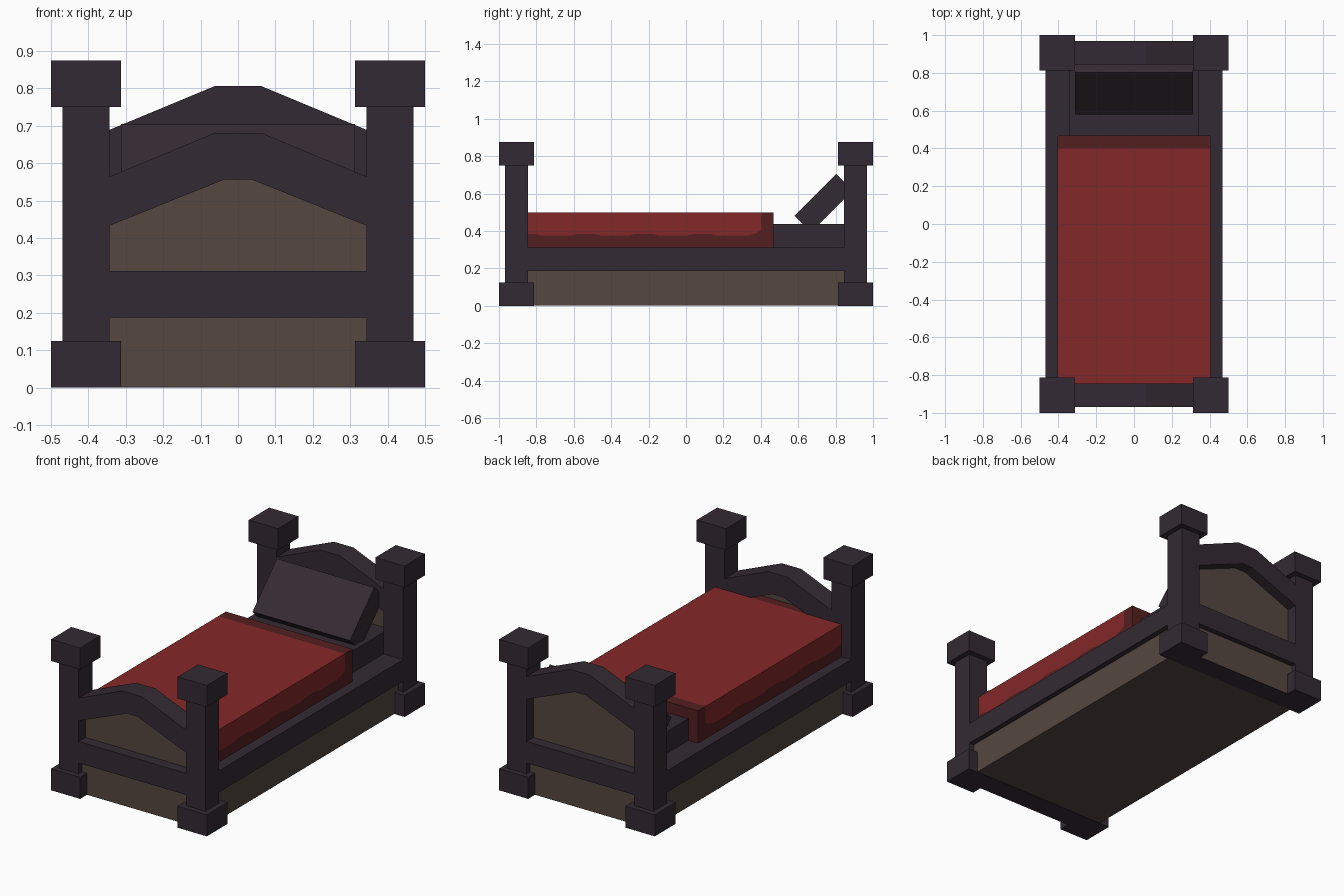
import bpy, bmesh, math

cube = bpy.data.objects.get("Cube")
if cube:
    bpy.data.objects.remove(cube, do_unlink=True)


def make_material(name, hex_code):
    def lin(c):
        c /= 255
        return c / 12.92 if c <= 0.04045 else ((c + 0.055) / 1.055) ** 2.4
    col = [lin(int(hex_code[i:i + 2], 16)) for i in (0, 2, 4)] + [1.0]
    m = bpy.data.materials.new(name)
    m.use_nodes = True
    m.diffuse_color = col
    bsdf = next(n for n in m.node_tree.nodes if n.type == 'BSDF_PRINCIPLED')
    bsdf.inputs["Base Color"].default_value = col
    return m


wood = make_material("dark wood", "342A33")
panel_wood = make_material("brown panel", "554740")
red = make_material("red cloth", "842828")
dark_red = make_material("dark red hem", "541F20")


def finish(name, bm, mat):
    bmesh.ops.recalc_face_normals(bm, faces=bm.faces)
    me = bpy.data.meshes.new(name)
    bm.to_mesh(me)
    bm.free()
    me.materials.append(mat)
    ob = bpy.data.objects.new(name, me)
    bpy.context.collection.objects.link(ob)
    return ob


def prism(name, pts, axis, a, b, mat):
    """Extrude a 2D outline along x (pts are y,z) or along y (pts are x,z)."""
    bm = bmesh.new()
    co = [(a, u, v) if axis == 'x' else (u, a, v) for u, v in pts]
    face = bm.faces.new([bm.verts.new(c) for c in co])
    ext = bmesh.ops.extrude_face_region(bm, geom=[face])
    vec = (b - a, 0, 0) if axis == 'x' else (0, b - a, 0)
    bmesh.ops.translate(bm, vec=vec,
                        verts=[g for g in ext["geom"] if isinstance(g, bmesh.types.BMVert)])
    return finish(name, bm, mat)


def box(name, x, y, z, mat):
    pts = [(x[0], z[0]), (x[1], z[0]), (x[1], z[1]), (x[0], z[1])]
    return prism(name, pts, 'y', y[0], y[1], mat)


def span(s, a, b):
    return tuple(sorted((s * a, s * b)))


IN, OUT = 0.344, 0.469        # inner and outer faces of the posts, in x
YIN, YOUT = 0.844, 0.969      # the same in y
RAIL = (0.1875, 0.3125)
SKIRT_X, SKIRT_Y = 0.4375, 0.9375

# Corner posts with feet and caps, and the side rails
for sx, side in ((1, "left"), (-1, "right")):
    for sy, end in ((-1, "front"), (1, "back")):
        tag = f"{end}_{side}"
        box(f"post_{tag}", span(sx, IN, OUT), span(sy, YIN, YOUT), (0.125, 0.75), wood)
        for part, z in (("foot", (0, 0.125)), ("cap", (0.75, 0.875))):
            box(f"{part}_{tag}", span(sx, 0.3125, 0.5), span(sy, 0.8125, 1.0), z, wood)
    box(f"side_rail_{side}", span(sx, IN, OUT), (-YIN, YIN), RAIL, wood)

# Footboard and headboard: rail, arch, recessed panel, base strip
for sy, name, low in ((-1, "footboard", 0.433), (1, "headboard", 0.558)):
    y = span(sy, YIN, YOUT)
    box(f"{name}_rail", (-IN, IN), y, RAIL, wood)
    under = [(-IN, low), (-0.035, low + 0.124), (0.035, low + 0.124), (IN, low)]
    over = [(IN, low + 0.131), (0.0625, low + 0.248), (-0.0625, low + 0.248), (-IN, low + 0.131)]
    prism(f"{name}_arch", under + over, 'y', *y, wood)
    panel = [(x, z + 0.03) for x, z in under] + [(IN, 0.28), (-IN, 0.28)]
    prism(f"{name}_panel", panel, 'y', *span(sy, 0.896, 0.906), panel_wood)
    box(f"{name}_base_strip", (-IN, IN), span(sy, 0.8125, SKIRT_Y), (0, 0.003), wood)

# Brown base under the rails
box("base_skirt", (-SKIRT_X, SKIRT_X), (-SKIRT_Y, SKIRT_Y), (0.003, 0.2), panel_wood)

# Mattress
box("mattress", (-0.343, 0.343), (-0.89, 0.896), (0.2, 0.4375), wood)

# Blanket: red body set in a dark hem with a wavy lower border
wave = [(-0.844, 0.385), (-0.80, 0.385), (-0.77, 0.375)]
for start in (-0.62, -0.31, 0.0):
    wave += [(start, 0.375), (start + 0.04, 0.385), (start + 0.13, 0.385), (start + 0.17, 0.375)]
wave += [(0.32, 0.375), (0.37, 0.386), (0.40, 0.403)]
TOP = 0.5
prism("blanket", wave + [(0.40, TOP), (-0.844, TOP)], 'x', -0.406, 0.406, red)
hem = [(-0.896, 0.3125), (-0.896, TOP), (-0.844, TOP)] + wave
hem += [(0.40, TOP), (0.469, TOP), (0.469, 0.3125)]
prism("blanket_hem", hem, 'x', -0.406, 0.406, dark_red)

# Pillow leaning on the headboard at 45 degrees
d = 0.125 * math.sin(math.radians(45))
prism("pillow", [(0.58, 0.482), (0.803, 0.705), (0.803 + d, 0.705 - d), (0.58 + d, 0.482 - d)],
      'x', -0.3125, 0.3125, wood)
